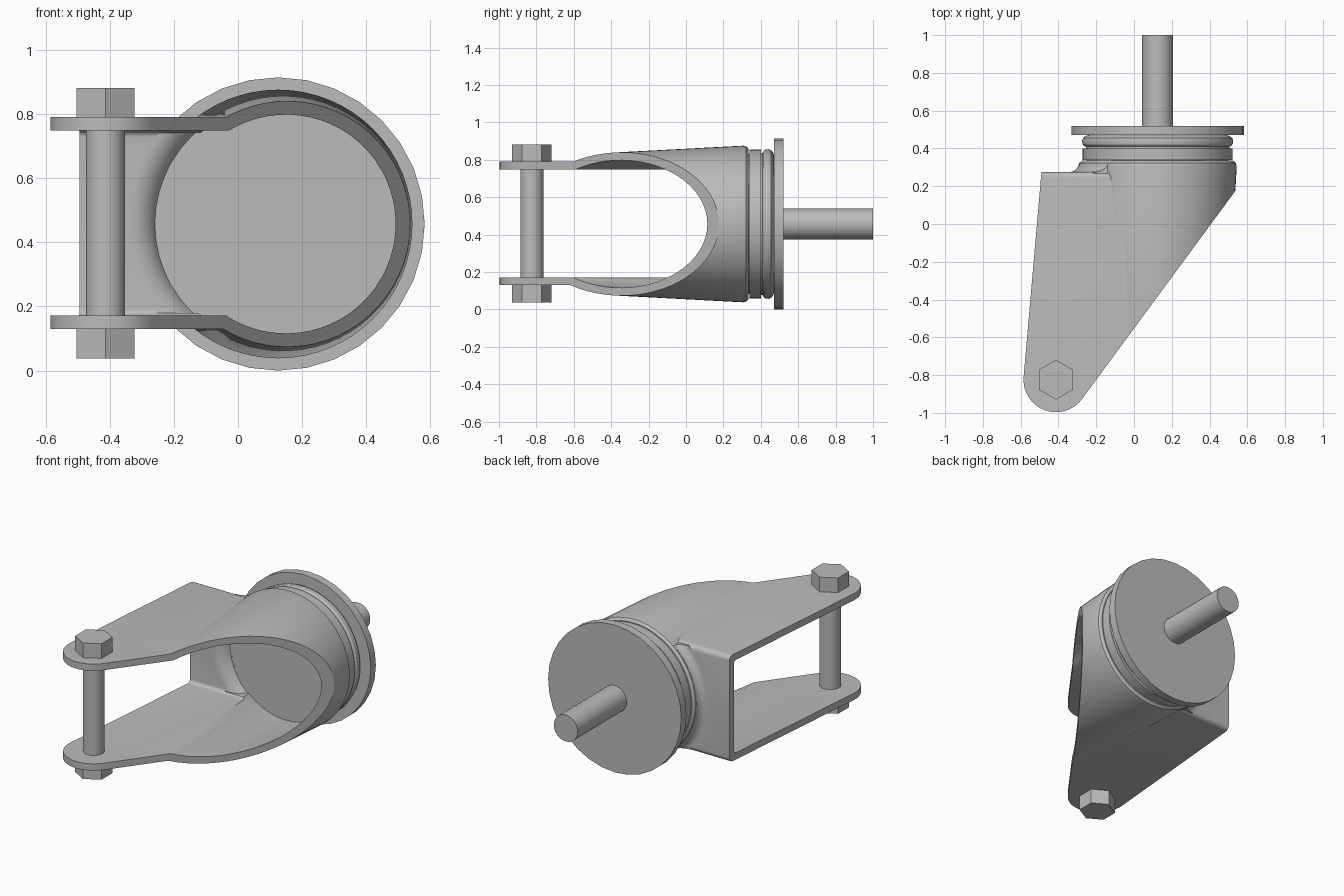
import bpy, bmesh
from math import sin, cos, pi, radians

cube = bpy.data.objects.get("Cube")
if cube:
    bpy.data.objects.remove(cube, do_unlink=True)

CX, CZ = 0.125, 0.457      # swivel axis, running along y
BX, BY = -0.413, -0.824    # axle position
WALL = 0.042

grey = bpy.data.materials.new("steel grey")
grey.use_nodes = True
grey.diffuse_color = (0.5, 0.5, 0.5, 1)
grey.node_tree.nodes["Principled BSDF"].inputs["Base Color"].default_value = (0.5, 0.5, 0.5, 1)


def finish(name, bm):
    bmesh.ops.recalc_face_normals(bm, faces=bm.faces)
    mesh = bpy.data.meshes.new(name)
    bm.to_mesh(mesh)
    bm.free()
    mesh.materials.append(grey)
    obj = bpy.data.objects.new(name, mesh)
    bpy.context.collection.objects.link(obj)
    return obj


def revolve(name, profile, n=48):
    """Solid of revolution about the swivel axis from (y, radius) pairs."""
    bm = bmesh.new()
    rings = [[bm.verts.new((CX + r * sin(2 * pi * i / n), y, CZ + r * cos(2 * pi * i / n)))
              for i in range(n)] for y, r in profile]
    for a, b in zip(rings, rings[1:]):
        for i in range(n):
            j = (i + 1) % n
            bm.faces.new((a[i], a[j], b[j], b[i]))
    bm.faces.new(rings[0])
    bm.faces.new(rings[-1])
    return finish(name, bm)


def prism(name, outline, z0, z1, round_back=0):
    """Extrude an xy outline upward, optionally rounding its rear long edges."""
    bm = bmesh.new()
    face = bm.faces.new([bm.verts.new((x, y, z0)) for x, y in outline])
    top = bmesh.ops.extrude_face_region(bm, geom=[face])["geom"]
    bmesh.ops.translate(bm, vec=(0, 0, z1 - z0),
                        verts=[v for v in top if isinstance(v, bmesh.types.BMVert)])
    if round_back:
        back = max(v.co.y for v in bm.verts)
        edges = [e for e in bm.edges
                 if all(v.co.y > back - 0.001 for v in e.verts)
                 and abs(e.verts[0].co.z - e.verts[1].co.z) < 0.001]
        bmesh.ops.bevel(bm, geom=edges, offset=round_back, segments=5,
                        profile=0.5, affect='EDGES')
    return finish(name, bm)


def box(name, x0, x1, y0, y1, z0, z1, round_back=0):
    return prism(name, [(x0, y0), (x1, y0), (x1, y1), (x0, y1)], z0, z1, round_back)


def combine(target, tool, operation):
    mod = target.modifiers.new("combine", 'BOOLEAN')
    mod.operation, mod.object, mod.solver = operation, tool, 'EXACT'
    bpy.context.view_layer.objects.active = target
    bpy.ops.object.modifier_apply(modifier=mod.name)
    bpy.data.objects.remove(tool, do_unlink=True)


def smooth(obj, angle=32):
    bpy.ops.object.select_all(action='DESELECT')
    obj.select_set(True)
    bpy.context.view_layer.objects.active = obj
    bpy.ops.object.shade_smooth_by_angle(angle=radians(angle))


def cone_radius(y):
    return 0.42 + 0.053 * (y - 0.33)


def flare(name, radius, start, last):
    """Concave fillet between the back wall and the conical shell."""
    arc = [(0.325 - radius * cos(radians(last * i / 8)),
            0.467 - radius * sin(radians(last * i / 8))) for i in range(9)]
    return revolve(name, [(start, 0.467)] + arc)


# Fork: flat arms with rounded tips, merged with a tapered round shell
tip = [(BX + 0.172 * cos(radians(a)), BY + 0.172 * sin(radians(a)))
       for a in [175 + 149 * i / 16 for i in range(17)]]
outline = [(-0.49, 0.275)] + tip + [(0.17, -0.42), (0.17, 0.275)]
fork = prism("fork", outline, 0.13, 0.79, 0.03)
shell = revolve("shell", [(-0.95, cone_radius(-0.95)), (0.305, cone_radius(0.305)),
                          (0.322, 0.415), (0.335, 0.4)], 64)
combine(fork, shell, 'UNION')
fillet = flare("fillet", 0.05, 0.235, 80)
combine(fillet, box("limit", -0.48, 0, 0.1, 0.4, 0.14, 0.78), 'INTERSECT')
combine(fork, fillet, 'UNION')

# Hollow out the fork, leaving the left side open
combine(fork, box("hollow", -1, CX, -1.3, 0.235, 0.172, 0.748, 0.02), 'DIFFERENCE')
bore = revolve("bore", [(-1.1, cone_radius(-1.1) - WALL), (0.29, cone_radius(0.29) - WALL)], 64)
combine(fork, bore, 'DIFFERENCE')
inner = flare("inner_fillet", 0.09, 0.1, 67)
combine(inner, box("limit", -1, 0, 0, 0.4, 0.18, 0.74), 'INTERSECT')
combine(fork, inner, 'DIFFERENCE')

# Slanted cut from the arm tips up to the shell's far side
tx, ty = tip[-1]
dx, dy = 0.54 - tx, 0.18 - ty
slant = [(tx - dx, ty - dy), (tx + 2 * dx, ty + 2 * dy), (tx + 2 * dx, ty - dy)]
combine(fork, prism("slant", slant, -1, 2), 'DIFFERENCE')
smooth(fork)

# Swivel bearing rings
bearing = revolve("bearing_rings", [
    (0.32, 0.375), (0.34, 0.375), (0.34, 0.397), (0.4, 0.397), (0.4, 0.38), (0.41, 0.38),
    (0.412, 0.388), (0.422, 0.397), (0.44, 0.4), (0.455, 0.395), (0.467, 0.38), (0.472, 0.36)], 64)
smooth(bearing)

# Mounting plate and stem
smooth(revolve("mounting_plate", [(0.47, 0.457), (0.52, 0.457)], 32))
smooth(revolve("stem", [(0.51, 0.082), (1.0, 0.082)], 32))


# Axle with hexagonal heads
def column(name, radius, n, z0, z1):
    ring = [(BX + radius * sin(2 * pi * i / n), BY + radius * cos(2 * pi * i / n)) for i in range(n)]
    return prism(name, ring, z0, z1)


smooth(column("axle", 0.061, 32, 0.1, 0.82))
column("upper_bolt_head", 0.105, 6, 0.79, 0.881)
column("lower_bolt_head", 0.105, 6, 0.038, 0.13)
